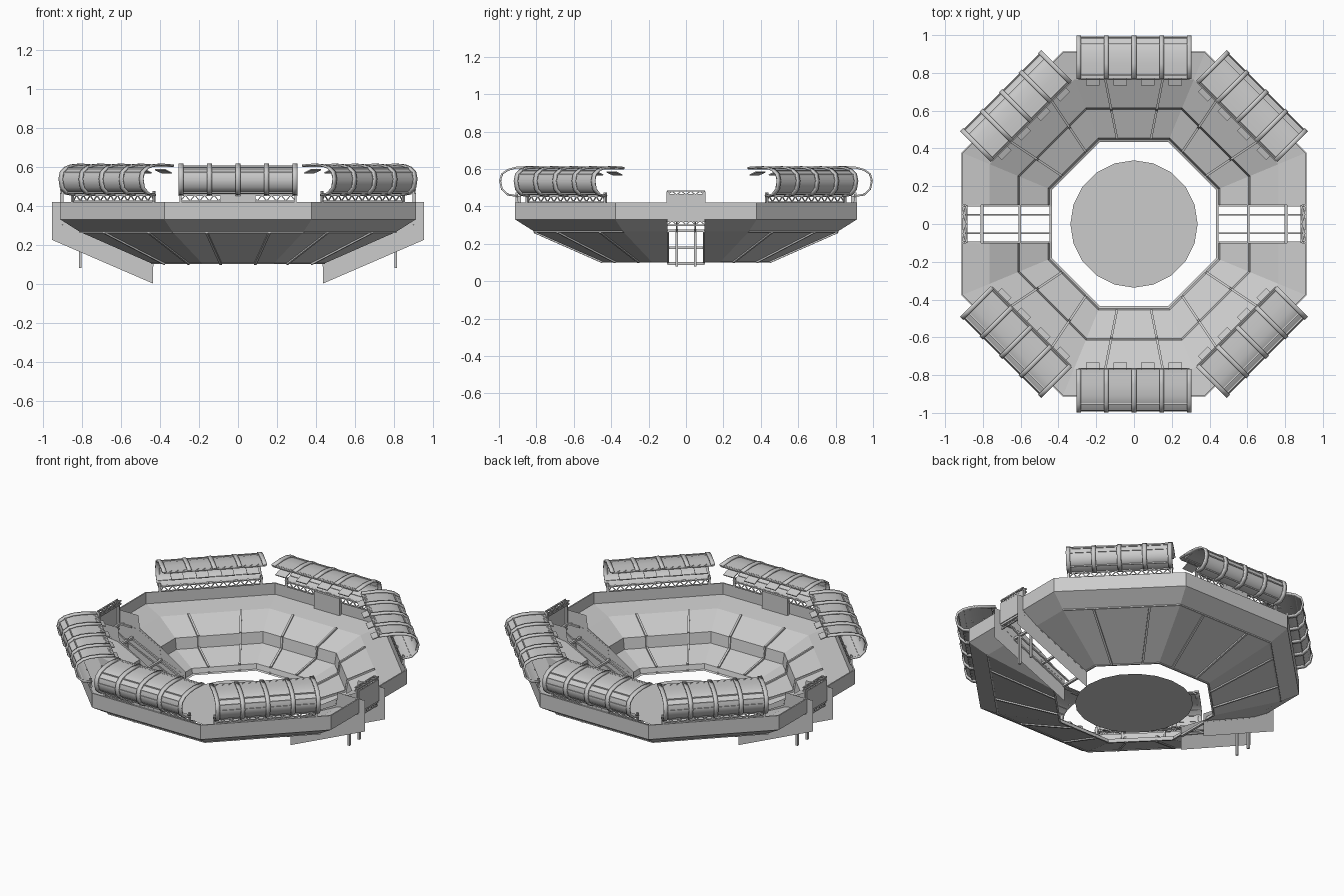
import bpy, bmesh, math
from mathutils import Matrix, Vector

if "Cube" in bpy.data.objects:
    bpy.data.objects.remove(bpy.data.objects["Cube"])

# One flat grey for the whole model
GREY = bpy.data.materials.new("concrete grey")
GREY.use_nodes = True
GREY.diffuse_color = (0.6, 0.6, 0.6, 1)
GREY.node_tree.nodes["Principled BSDF"].inputs["Base Color"].default_value = (0.6, 0.6, 0.6, 1)
T = math.tan(math.pi / 8)
SIDES = (0, 1, 3, 4, 5, 7)  # octagon sides without a gate


def finish(name, bm, smooth=False):
    me = bpy.data.meshes.new(name)
    bm.to_mesh(me)
    bm.free()
    ob = bpy.data.objects.new(name, me)
    bpy.context.collection.objects.link(ob)
    me.materials.append(GREY)
    if smooth:
        bpy.ops.object.select_all(action='DESELECT')
        ob.select_set(True)
        bpy.context.view_layer.objects.active = ob
        bpy.ops.object.shade_smooth_by_angle(angle=math.radians(35))
    return ob


def beam(bm, a, b, w=0.01, h=None):
    """Bar from a to b."""
    a, b = Vector(a), Vector(b)
    d = b - a
    rot = d.to_track_quat('Z', 'Y').to_matrix().to_4x4()
    size = Matrix.Diagonal((w, h or w, d.length, 1))
    bmesh.ops.create_cube(bm, size=1, matrix=Matrix.Translation((a + b) / 2) @ rot @ size)


def truss(bm, a, b, height, n):
    """Two chords with a zigzag between them."""
    a, b, up = Vector(a), Vector(b), Vector((0, 0, height))
    beam(bm, a, b, 0.007)
    beam(bm, a + up, b + up, 0.007)
    for i in range(n):
        p, q = a.lerp(b, i / n), a.lerp(b, (i + 1) / n)
        beam(bm, p + up * (i % 2), q + up * ((i + 1) % 2), 0.005)


def strip(bm, profile, x0, x1):
    """Sweep a (radius, z) profile along x."""
    cols = [[bm.verts.new((x, r, z)) for r, z in profile] for x in (x0, x1)]
    for i in range(len(profile) - 1):
        bm.faces.new((cols[0][i], cols[0][i + 1], cols[1][i + 1], cols[1][i]))


def turned(bm, k):
    bmesh.ops.rotate(bm, verts=bm.verts, matrix=Matrix.Rotation(k * math.pi / 4, 3, 'Z'))


# Octagonal bowl: outer wall, deck, two seating tiers, sloped underside
bowl = [(0.913, 0.42), (0.905, 0.42), (0.905, 0.35), (0.765, 0.33),
        (0.615, 0.258), (0.605, 0.19), (0.455, 0.135), (0.445, 0.10),
        (0.435, 0.10), (0.81, 0.265), (0.913, 0.33)]
bm = bmesh.new()
rings = []
for r, z in bowl:
    R = r / math.cos(math.pi / 8)
    rings.append([bm.verts.new((R * math.cos(t), R * math.sin(t), z))
                  for t in [(k + 0.5) * math.pi / 4 for k in range(8)]])
for i in range(len(rings)):
    a, b = rings[i], rings[(i + 1) % len(rings)]
    for k in range(8):
        bm.faces.new((a[k], a[(k + 1) % 8], b[(k + 1) % 8], b[k]))
# Slots for the two gates
for y in (-0.1, 0.1):
    bmesh.ops.bisect_plane(bm, geom=bm.verts[:] + bm.edges[:] + bm.faces[:],
                           plane_co=(0, y, 0), plane_no=(0, 1, 0))
slot = [f for f in bm.faces if abs(f.calc_center_median().y) < 0.099]
bmesh.ops.delete(bm, geom=slot, context='FACES')
bmesh.ops.recalc_face_normals(bm, faces=bm.faces)
finish("bowl", bm)

# Aisle rails on the seats, ribs and a ring on the underside
aisle = [(0.765, 0.333), (0.613, 0.261), (0.603, 0.193), (0.453, 0.138)]
under = [(0.445, 0.102), (0.81, 0.263)]
for k in SIDES:
    for name, path in (("aisle_rails", aisle), ("underside_ribs", under)):
        bm = bmesh.new()
        for u in (-0.48, 0.48):
            for (r, z), (s, w) in zip(path, path[1:]):
                beam(bm, (u * r * T, r, z), (u * s * T, s, w), 0.012)
        if path is under:
            beam(bm, (-0.81 * T, 0.81, 0.266), (0.81 * T, 0.81, 0.266), 0.01)
        turned(bm, k)
        finish(name, bm)

# Boards inside the front and back walls
for k in (0, 4):
    bm = bmesh.new()
    beam(bm, (-0.09, 0.893, 0.4), (0.09, 0.893, 0.4), 0.02, 0.11)
    turned(bm, k)
    finish("wall_board", bm)

# Field disc
bm = bmesh.new()
bmesh.ops.create_circle(bm, cap_ends=True, segments=20, radius=0.337,
                        matrix=Matrix.Translation((0, 0, 0.1)))
finish("field", bm)

# Curved roofs over six sides
shell = [(0.90, 0.46), (0.95, 0.468), (0.98, 0.495), (0.99, 0.537), (0.98, 0.569),
         (0.95, 0.59), (0.91, 0.602), (0.85, 0.606), (0.79, 0.603)]
rib = [(0.90, 0.455), (0.953, 0.463), (0.984, 0.492), (0.994, 0.537), (0.984, 0.573),
       (0.953, 0.595), (0.91, 0.607), (0.85, 0.611), (0.768, 0.606)]
L = 0.295
for k in SIDES:
    bm = bmesh.new()
    strip(bm, shell, -L, L)
    turned(bm, k)
    finish("roof_shell", bm, True)

    bm = bmesh.new()
    for i in range(-2, 3):
        strip(bm, rib, i * 0.146 - 0.012, i * 0.146 + 0.012)
    turned(bm, k)
    thick = finish("roof_ribs", bm, True).modifiers.new("thickness", 'SOLIDIFY')
    thick.thickness = 0.01
    thick.offset = 0

    # Purlins, inner edge rails, base truss, end posts and edge plates
    bm = bmesh.new()
    for r, z in ((0.952, 0.592), (0.982, 0.569), (0.99, 0.537), (0.952, 0.467)):
        beam(bm, (-L, r, z), (L, r, z), 0.007)
    for i in range(5):
        beam(bm, (-L, 0.766 + i * 0.006, 0.6), (L, 0.766 + i * 0.006, 0.6), 0.005)
    truss(bm, (-L, 0.9, 0.424), (L, 0.9, 0.424), 0.03, 24)
    for x in (-L, L):
        beam(bm, (x, 0.905, 0.415), (x, 0.905, 0.475), 0.012)
    for i in range(4):
        x = (i - 1.5) * 0.146
        beam(bm, (x, 0.735, 0.568), (x, 0.785, 0.585), 0.072, 0.006)
    turned(bm, k)
    finish("roof_fittings", bm)

# Gates on both sides
side = [(0.435, 0), (0.955, 0.225), (0.955, 0.42), (0.765, 0.42), (0.755, 0.34),
        (0.615, 0.265), (0.435, 0.15)]
for s in (-1, 1):
    bm = bmesh.new()
    for y in (-0.101, 0.101):
        bm.faces.new([bm.verts.new((s * x, y, z)) for x, z in side])
    finish("gate_side_panels", bm)

    bm = bmesh.new()
    # Stringers, cross beams and legs
    for y in (-0.05, 0.05):
        beam(bm, (s * 0.44, y, 0.1), (s * 0.81, y, 0.265), 0.008)
        beam(bm, (s * 0.81, y, 0.265), (s * 0.9, y, 0.32), 0.008)
        beam(bm, (s * 0.81, y, 0.08), (s * 0.81, y, 0.28), 0.013)
    for x, z in ((0.44, 0.095), (0.605, 0.18), (0.805, 0.27), (0.9, 0.325)):
        beam(bm, (s * x, -0.1, z), (s * x, 0.1, z), 0.014)
    for y in (-0.097, 0.097):
        beam(bm, (s * 0.44, y, 0.1), (s * 0.81, y, 0.265), 0.01)
        beam(bm, (s * 0.81, y, 0.335), (s * 0.905, y, 0.335), 0.01)
        beam(bm, (s * 0.9, y, 0.32), (s * 0.9, y, 0.48), 0.012)
    # Header plate with trusses above and below
    beam(bm, (s * 0.909, 0, 0.33), (s * 0.909, 0, 0.46), 0.006, 0.2)
    truss(bm, (s * 0.9, -0.1, 0.3), (s * 0.9, 0.1, 0.3), 0.025, 8)
    for x in (0.885, 0.909):
        truss(bm, (s * x, -0.1, 0.462), (s * x, 0.1, 0.462), 0.02, 8)
    for i in range(4):
        y = -0.1 + i * 0.05
        beam(bm, (s * (0.885 + 0.024 * (i % 2)), y, 0.482),
             (s * (0.909 - 0.024 * (i % 2)), y + 0.05, 0.482), 0.006)
    finish("gate_frame", bm)
